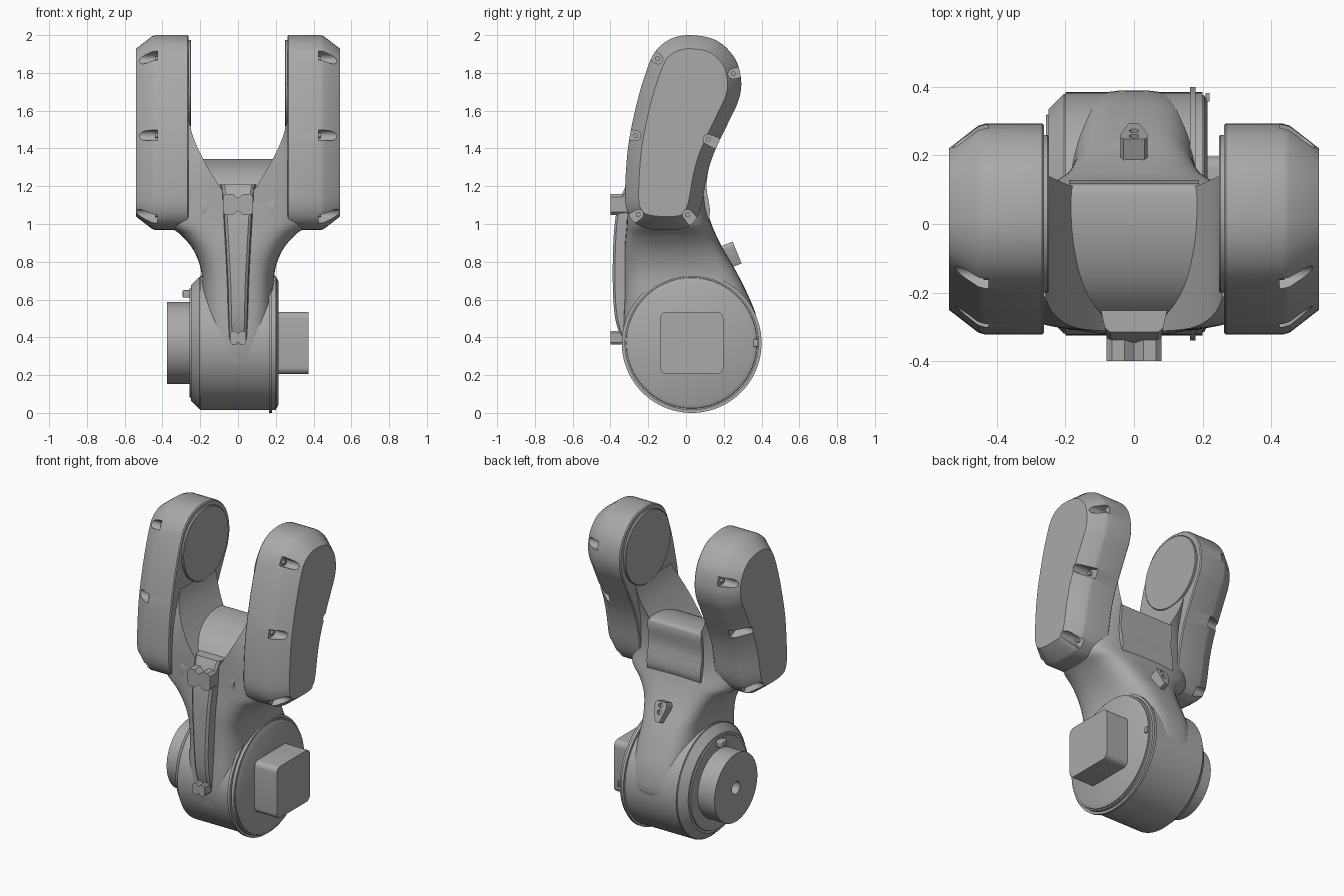
import bpy, bmesh, math
from mathutils import Vector, Matrix

cube = bpy.data.objects.get("Cube")
if cube:
    bpy.data.objects.remove(cube, do_unlink=True)

grey = bpy.data.materials.new("machined_grey")
grey.use_nodes = True
grey.diffuse_color = (0.4, 0.4, 0.4, 1)
grey.node_tree.nodes["Principled BSDF"].inputs["Base Color"].default_value = (0.4, 0.4, 0.4, 1)

CY, CZ = 0.03, 0.37  # axis of the lower joint


def activate(ob):
    bpy.ops.object.select_all(action='DESELECT')
    ob.select_set(True)
    bpy.context.view_layer.objects.active = ob


def finish(bm, name, angle=30):
    bmesh.ops.recalc_face_normals(bm, faces=bm.faces)
    mesh = bpy.data.meshes.new(name)
    bm.to_mesh(mesh)
    bm.free()
    mesh.materials.append(grey)
    ob = bpy.data.objects.new(name, mesh)
    bpy.context.collection.objects.link(ob)
    activate(ob)
    bpy.ops.object.shade_smooth_by_angle(angle=math.radians(angle))
    return ob


def skin(bm, rings):
    """Bridge equal closed rings and cap both ends."""
    loops = [[bm.verts.new(p) for p in ring] for ring in rings]
    n = len(loops[0])
    for a, b in zip(loops, loops[1:]):
        for i in range(n):
            j = (i + 1) % n
            bm.faces.new((a[i], a[j], b[j], b[i]))
    bm.faces.new(loops[0][::-1])
    bm.faces.new(loops[-1])


def loft(name, rings, angle=30):
    bm = bmesh.new()
    skin(bm, rings)
    return finish(bm, name, angle)


def turned(name, profile, cy=CY, cz=CZ, n=96):
    """Round part about an x axis, from (x, radius) pairs."""
    return loft(name, [[(x, cy + r * math.cos(math.tau * i / n), cz + r * math.sin(math.tau * i / n))
                        for i in range(n)] for x, r in profile])


def block(name, centre, size, bevel=0.0, tilt=0.0, segments=3):
    bm = bmesh.new()
    bmesh.ops.create_cube(bm, size=1)
    bmesh.ops.scale(bm, vec=size, verts=bm.verts)
    if bevel:
        bmesh.ops.bevel(bm, geom=bm.edges[:], offset=bevel, segments=segments, affect='EDGES', profile=0.5)
    bmesh.ops.rotate(bm, matrix=Matrix.Rotation(tilt, 3, 'X'), verts=bm.verts)
    bmesh.ops.translate(bm, vec=centre, verts=bm.verts)
    return finish(bm, name)


def carve(ob, cutter):
    cutter.hide_render = True
    mod = ob.modifiers.new("cut", 'BOOLEAN')
    mod.operation, mod.solver, mod.object = 'DIFFERENCE', 'EXACT', cutter
    activate(ob)
    bpy.ops.object.modifier_apply(modifier=mod.name)
    bpy.data.objects.remove(cutter, do_unlink=True)
    activate(ob)
    bpy.ops.object.shade_smooth_by_angle(angle=math.radians(30))


def catmull(p, t):
    a, b, c, d = p
    return 0.5 * (2 * b + (c - a) * t + (2 * a - 5 * b + 4 * c - d) * t * t + (3 * b - a - 3 * c + d) * t ** 3)


def smooth(points, steps, closed):
    pts, n, out = [Vector(p) for p in points], len(points), []
    pick = (lambda i: pts[i % n]) if closed else (lambda i: pts[max(0, min(n - 1, i))])
    for i in range(n if closed else n - 1):
        out += [catmull([pick(i + k) for k in (-1, 0, 1, 2)], s / steps) for s in range(steps)]
    return out if closed else out + [pts[-1]]


# Lower joint: barrel, lip, end caps, output hub and connector box
turned("barrel", [(-0.2, 0.355), (0.2, 0.355)])
turned("barrel_lip", [(0.163, 0.37), (0.18, 0.37)])
turned("left_cap", [(0.19, 0.35), (0.205, 0.345), (0.215, 0.325)])
turned("right_cap", [(-0.19, 0.35), (-0.205, 0.35), (-0.25, 0.305), (-0.25, 0.29), (-0.257, 0.288)])
hub = turned("output_hub", [(-0.24, 0.217), (-0.375, 0.217)])
carve(hub, turned("hub_bore", [(-0.3, 0.04), (-0.4, 0.04)], n=40))
block("cap_tab", (0.215, 0.37, CZ), (0.012, 0.025, 0.04), 0.003)
block("hub_tab", (-0.27, CY, 0.63), (0.045, 0.06, 0.04), 0.006)

bm = bmesh.new()
bmesh.ops.create_cube(bm, size=1)
bmesh.ops.scale(bm, vec=(0.17, 0.335, 0.33), verts=bm.verts)
along = [e for e in bm.edges if abs(e.verts[0].co.x - e.verts[1].co.x) > 0.1]
bmesh.ops.bevel(bm, geom=along, offset=0.035, segments=6, affect='EDGES', profile=0.5)
bmesh.ops.translate(bm, vec=(0.287, 0.03, 0.37), verts=bm.verts)
finish(bm, "connector_box")

# Neck: rounded sections flaring upward; each is height, half width, front, back
sections = [
    (0.26, 0.13, -0.31, 0.30), (0.36, 0.185, -0.33, 0.385), (0.50, 0.195, -0.33, 0.375),
    (0.62, 0.192, -0.325, 0.33), (0.75, 0.195, -0.325, 0.265), (0.86, 0.235, -0.325, 0.20),
    (0.94, 0.30, -0.32, 0.16), (1.0, 0.37, -0.315, 0.135), (1.1, 0.39, -0.312, 0.105),
    (1.22, 0.38, -0.312, 0.10), (1.36, 0.34, -0.305, 0.125), (1.54, 0.30, -0.275, 0.20)]


def section(s, n=64):
    z, w, front, back = s
    ring = []
    for i in range(n):
        c, d = math.cos(math.tau * i / n), math.sin(math.tau * i / n)
        x, y = (math.copysign(abs(v) ** 0.6, v) for v in (c, d))
        ring.append((w * x, (front + back) / 2 + (back - front) / 2 * y, z))
    return ring


neck = loft("neck", [section(s) for s in smooth(sections, 4, False)], 40)
half = [(0.262, 1.56), (0.24, 1.47), (0.2, 1.375), (0.13, 1.25), (0.06, 1.15)]
vee = smooth(half + [(0, 1.11)] + [(-x, z) for x, z in half[::-1]], 4, False)
vee += [Vector((-0.31, 1.7)), Vector((0.31, 1.7))]
carve(neck, loft("vee_cutter", [[(x, y, z) for x, z in vee] for y in (-0.6, 0.6)]))

# Rounded saddle filling the fork
saddle = smooth([(0.10, 1.0), (0.108, 1.2), (0.118, 1.31), (0.09, 1.342), (-0.04, 1.335),
                 (-0.17, 1.285), (-0.26, 1.2), (-0.31, 1.1), (-0.25, 1.0)], 5, True)
loft("saddle", [[(x, y, z) for y, z in saddle] for x in (-0.19, 0.19)], 35)

# Front rib with its two bow-tie plates
rib = [(1.21, 0.085, -0.315), (1.1, 0.075, -0.36), (0.95, 0.066, -0.382),
       (0.7, 0.053, -0.388), (0.5, 0.048, -0.375), (0.36, 0.045, -0.33)]
loft("front_rib", [[(-w - 0.012, -0.25, z), (w + 0.012, -0.25, z), (w, y + 0.012, z), (w - 0.014, y, z),
                    (0.014 - w, y, z), (-w, y + 0.012, z)] for z, w, y in smooth(rib, 4, False)])


def bow_tie(name, z, w, h):
    outline = [(0, 0.6), (0.35, 1), (0.8, 1), (1, 0.7), (1, -0.7), (0.8, -1), (0.35, -1), (0, -0.6)]
    outline += [(-x, -v) for x, v in outline[1:-1]]
    loft(name, [[(x * w, y, z + v * h) for x, v in outline] for y in (-0.3, -0.4)])


bow_tie("upper_plate", 1.103, 0.08, 0.056)
bow_tie("lower_plate", 0.397, 0.042, 0.036)

# Back boss with two sockets, and the ridges beside it
boss = [(0.03, 0.06), (0.04, 0.045), (0.04, 0.02), (0.015, -0.065), (-0.015, -0.065),
        (-0.04, 0.02), (-0.04, 0.045), (-0.03, 0.06)]
tilt = Matrix.Rotation(math.radians(22), 3, 'X')
base = Vector((0, 0.205, 0.825))
body = loft("back_boss", [[base + tilt @ Vector((x, y, v)) for x, v in boss] for y in (-0.06, 0.07)])
for v in (0.035, -0.005):
    carve(body, loft("socket", [[base + tilt @ Vector((0.014 * math.cos(a * math.pi / 8), y,
          v + 0.014 * math.sin(a * math.pi / 8))) for a in range(16)] for y in (0.05, 0.1)]))
# Arms: swept outline with a chamfered outer face, screw pockets and an inner disc
outline = smooth([(0.03, 2.0), (-0.08, 1.98), (-0.165, 1.91), (-0.22, 1.78), (-0.265, 1.62),
                  (-0.305, 1.42), (-0.322, 1.2), (-0.315, 1.08), (-0.27, 1.005), (-0.18, 0.972),
                  (-0.03, 0.972), (0.04, 1.01), (0.08, 1.09), (0.11, 1.25), (0.15, 1.38),
                  (0.235, 1.56), (0.28, 1.66), (0.292, 1.76), (0.26, 1.875), (0.165, 1.97)], 5, True)


def inset(points, d):
    out, n = [], len(points)
    for i, p in enumerate(points):
        t = (points[(i + 2) % n] - points[i - 2]).normalized()
        out.append(p + Vector((-t.y, t.x)) * d)
    return out


screws = [(-0.165, 1.885, 145), (0.268, 1.8, 15), (-0.285, 1.47, 175),
          (0.135, 1.44, -25), (-0.268, 1.04, 215), (0.02, 1.035, -50)]


def slot(y, z, deg, r):
    """Round-nosed pocket, open toward the outside."""
    rot = Matrix.Rotation(math.radians(deg), 2)
    pts = [Vector((r * math.cos(a), r * math.sin(a)))
           for a in (math.pi / 2 + math.pi * k / 10 for k in range(11))]
    pts += [Vector((0.12, -r * 1.3)), Vector((0.12, r * 1.3))]
    return [Vector((y, z)) + rot @ p for p in pts]


for side, s in (("left", 1), ("right", -1)):
    rings = [(0.262, 0.006), (0.268, 0), (0.435, 0), (0.455, 0.006), (0.54, 0.072)]
    arm = loft(side + "_arm", [[(s * x, p.x, p.y) for p in inset(outline, d)] for x, d in rings])
    bm = bmesh.new()
    for y, z, deg in screws:
        a = math.radians(deg)
        y, z = y - 0.02 * math.cos(a), z - 0.02 * math.sin(a)
        skin(bm, [[(s * x, p.x, p.y) for p in slot(y, z, deg, 0.026)] for x in (0.425, 0.6)])
    carve(arm, finish(bm, "pocket_cutter"))
    for i, (y, z, deg) in enumerate(screws):
        a = math.radians(deg)
        turned(f"{side}_screw_{i + 1}", [(s * 0.42, 0.013), (s * 0.44, 0.013)],
               y - 0.018 * math.cos(a), z - 0.018 * math.sin(a), 16)
    turned(side + "_inner_disc", [(s * 0.27, 0.23), (s * 0.252, 0.23), (s * 0.248, 0.226)], 0.03, 1.745)
